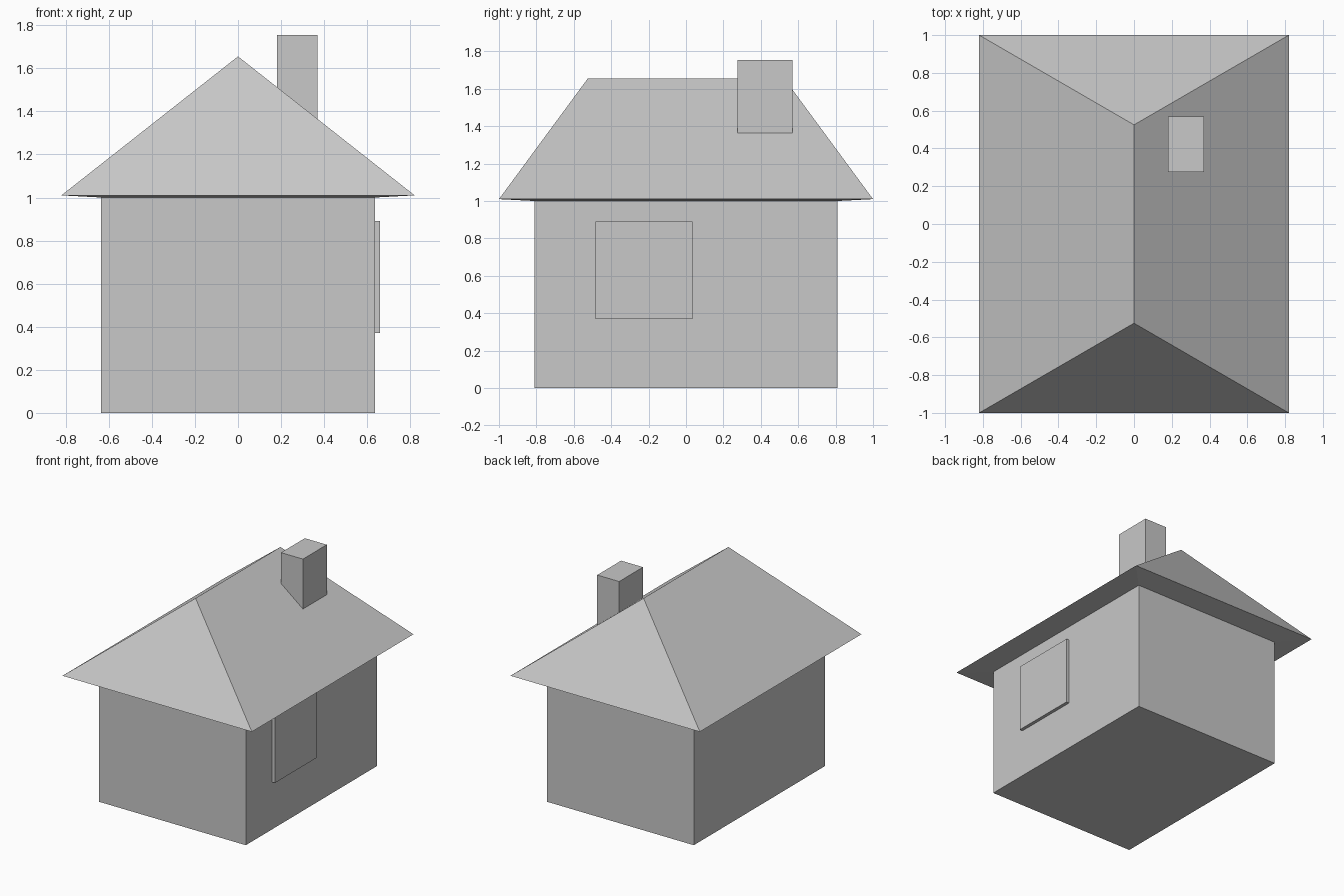
import bpy
import bmesh

default = bpy.data.objects.get("Cube")
if default:
    bpy.data.objects.remove(default, do_unlink=True)

# Single plain grey
grey = bpy.data.materials.new("plain_grey")
grey.use_nodes = True
colour = (0.58, 0.58, 0.58, 1)
grey.diffuse_color = colour
bsdf = next(n for n in grey.node_tree.nodes if n.type == 'BSDF_PRINCIPLED')
bsdf.inputs["Base Color"].default_value = colour


def finish(name, bm):
    bmesh.ops.recalc_face_normals(bm, faces=bm.faces)
    mesh = bpy.data.meshes.new(name)
    bm.to_mesh(mesh)
    bm.free()
    mesh.materials.append(grey)
    obj = bpy.data.objects.new(name, mesh)
    bpy.context.collection.objects.link(obj)
    return obj


def box(name, low, high):
    bm = bmesh.new()
    bmesh.ops.create_cube(bm, size=1)
    for v in bm.verts:
        v.co = [h if c > 0 else l for c, l, h in zip(v.co, low, high)]
    return finish(name, bm)


def ring(bm, x, y, z):
    return [bm.verts.new((sx * x, sy * y, z))
            for sx, sy in ((-1, -1), (1, -1), (1, 1), (-1, 1))]


# Dimensions
wall_x, wall_y, wall_top = 0.635, 0.81, 1.0
eave_x, eave_y, eave_z = 0.82, 1.0, 1.01
ridge_y, ridge_z = 0.525, 1.655

# House body
box("walls", (-wall_x, -wall_y, 0), (wall_x, wall_y, wall_top))

# Hipped roof with gently sloping soffit
bm = bmesh.new()
inner = ring(bm, wall_x, wall_y, wall_top)
eave = ring(bm, eave_x, eave_y, eave_z)
front = bm.verts.new((0, -ridge_y, ridge_z))
back = bm.verts.new((0, ridge_y, ridge_z))
bm.faces.new(inner)
for i in range(4):
    j = (i + 1) % 4
    bm.faces.new((inner[i], inner[j], eave[j], eave[i]))
bm.faces.new((eave[0], eave[1], front))
bm.faces.new((eave[1], eave[2], back, front))
bm.faces.new((eave[2], eave[3], back))
bm.faces.new((eave[3], eave[0], front, back))
finish("hipped_roof", bm)

# Chimney through the left roof slope
box("chimney", (0.18, 0.275, 1.25), (0.37, 0.57, 1.755))

# Window panel on the left wall
box("window_panel", (wall_x - 0.01, -0.485, 0.37), (0.66, 0.035, 0.89))
